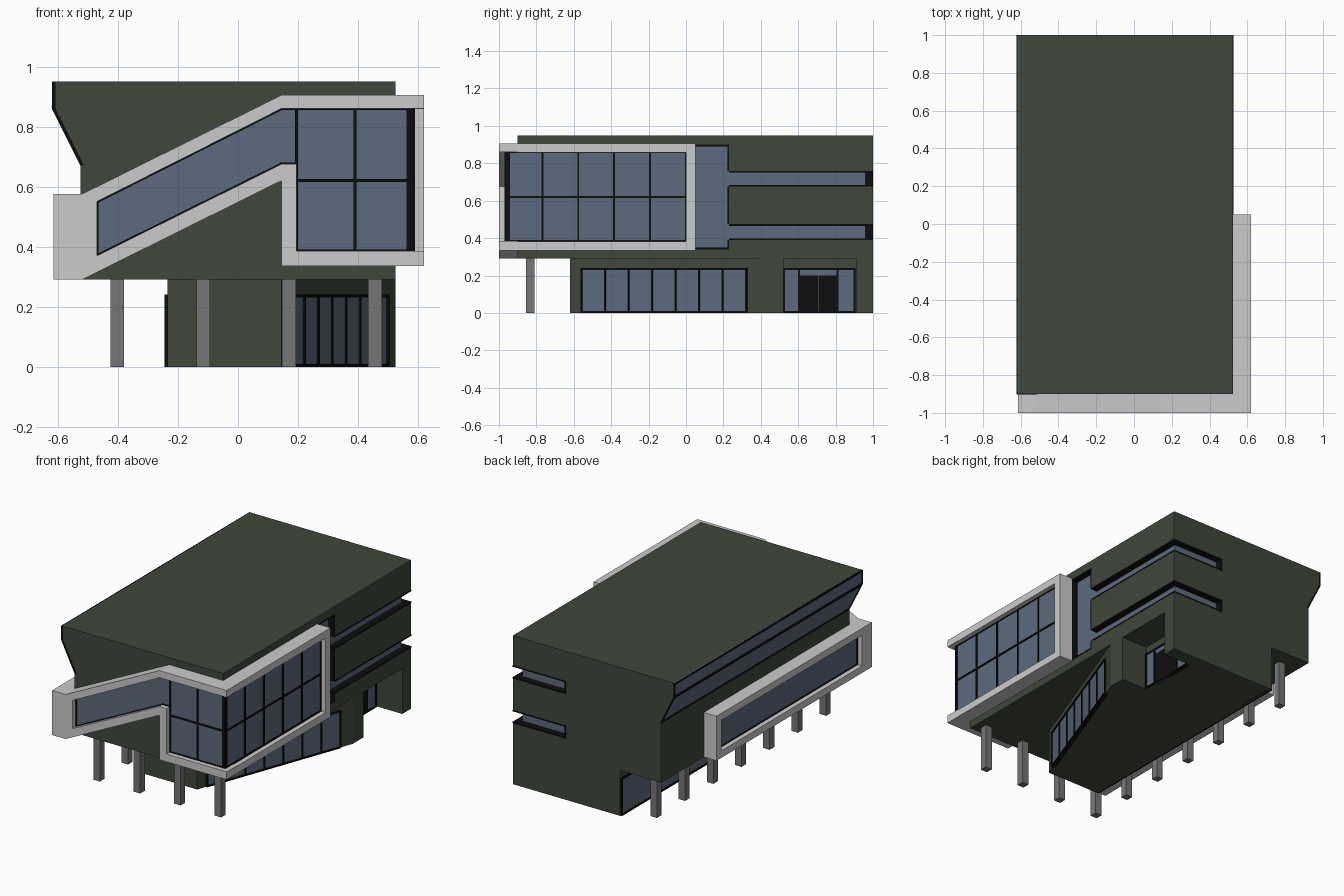
import bpy, bmesh
from math import atan2, hypot, pi
from mathutils import Matrix, Vector

if "Cube" in bpy.data.objects:
    bpy.data.objects.remove(bpy.data.objects["Cube"])


def material(name, rgb):
    m = bpy.data.materials.new(name)
    m.diffuse_color = (*rgb, 1)
    m.use_nodes = True
    m.node_tree.nodes["Principled BSDF"].inputs["Base Color"].default_value = m.diffuse_color
    return m


GREEN = material("dark_green_wall", (0.05, 0.063, 0.042))
GLASS = material("blue_glass", (0.107, 0.144, 0.205))
BLACK = material("black_frame", (0.004, 0.004, 0.004))
STONE = material("column_grey", (0.18, 0.18, 0.18))


def solids(name, parts, mat=None, matrix=None):
    """One object made of prisms: each part is (2D points, axis, from, to)."""
    bm = bmesh.new()
    for pts, axis, a, b in parts:
        to3 = {'x': lambda p, t: (t, p[0], p[1]),
               'y': lambda p, t: (p[0], t, p[1]),
               'z': lambda p, t: (p[0], p[1], t)}[axis]
        lo = [bm.verts.new(to3(p, a)) for p in pts]
        hi = [bm.verts.new(to3(p, b)) for p in pts]
        bm.faces.new(lo)
        bm.faces.new(hi[::-1])
        for i in range(len(pts)):
            j = (i + 1) % len(pts)
            bm.faces.new((lo[i], hi[i], hi[j], lo[j]))
    bmesh.ops.recalc_face_normals(bm, faces=bm.faces)
    me = bpy.data.meshes.new(name)
    bm.to_mesh(me)
    bm.free()
    ob = bpy.data.objects.new(name, me)
    bpy.context.collection.objects.link(ob)
    if mat:
        me.materials.append(mat)
    if matrix:
        me.transform(matrix)
    return ob


def rect(u0, u1, v0, v1):
    return [(u0, v0), (u1, v0), (u1, v1), (u0, v1)]


def bar(p, q, w=0.01):
    p, q = Vector(p), Vector(q)
    d = (q - p).normalized() * w / 2
    n = Vector((-d.y, d.x))
    return [p - d + n, p - d - n, q + d - n, q + d + n]


def window(name, origin, angle, outline, bars=()):
    """Glass sheet with black edge bars; local x runs along the wall."""
    m = Matrix.Translation((*origin, 0)) @ Matrix.Rotation(angle, 4, 'Z')
    solids(name + "_glass", [(outline, 'y', -0.004, 0.02)], GLASS, m)
    segs = list(zip(outline, outline[1:] + outline[:1])) + list(bars)
    solids(name + "_frame", [(bar(p, q), 'y', -0.01, 0.018) for p, q in segs], BLACK, m)
    return m


# Upper block, with recessed window slots cut into right side and back
body = solids("upper_block", [([(-0.612, 0.95), (-0.612, 0.86), (-0.517, 0.67), (-0.525, 0.67),
                                (-0.525, 0.29), (0.525, 0.29), (0.525, 0.95)], 'y', -0.9, 1)], GREEN)
STRIPS = [(0.39, 0.475), (0.675, 0.76)]


def ell(x, y, back, front):
    """L-shaped plan wrapping the back right corner."""
    return [(back, front), (x, front), (x, y), (0.15, y), (0.15, 0.955), (back, 0.955)]


cutters = [solids("slot_cutter", [(ell(0.6, 1.1, 0.48, 0.2), 'z', a, b)]) for a, b in STRIPS]
cutters.append(solids("tall_cutter", [(rect(0.04, 0.23, 0.34, 0.90), 'x', 0.48, 0.6)]))
for c in cutters:
    mod = body.modifiers.new("cut", 'BOOLEAN')
    mod.operation, mod.solver, mod.object = 'DIFFERENCE', 'EXACT', c
    bpy.context.view_layer.objects.active = body
    bpy.ops.object.modifier_apply(modifier=mod.name)
    bpy.data.objects.remove(c)

# Strip windows: glass on the recessed faces, black lining on the reveals
for i, (a, b) in enumerate(STRIPS):
    solids(f"strip_window_glass_{i}", [(ell(0.484, 0.959, 0.475, 0.2), 'z', a, b)], GLASS)
    solids(f"strip_window_lining_{i}",
           [(ell(0.526, 1.001, 0.478, 0.23), 'z', z, z + 0.009) for z in (a, b - 0.009)]
           + [(rect(0.15, 0.159, 0.95, 1.001), 'z', a, b)], BLACK)
# Tall window beside the framed bay
solids("tall_window_glass", [(rect(0.04, 0.23, 0.34, 0.90), 'x', 0.475, 0.484)], GLASS)
sides = [(0.34, 0.39), (0.475, 0.675), (0.76, 0.90)]
solids("tall_window_lining",
       [(rect(0.04, 0.23, z, z + 0.009), 'x', 0.478, 0.526) for z in (0.34, 0.891)]
       + [(rect(0.221, 0.23, a, b), 'x', 0.478, 0.526) for a, b in sides]
       + [(rect(0.04, 0.049, 0.34, 0.9), 'x', 0.478, 0.526)], BLACK)

# Sloped clerestory glazing along the left roof edge
def sheet(o):
    return [(o - 0.62, 0.95), (o - 0.62, 0.86), (o - 0.525, 0.67),
            (-0.513, 0.67), (-0.608, 0.86), (-0.608, 0.95)]


solids("clerestory_glass", [(sheet(0.003), 'y', -0.895, 0.995)], GLASS)
solids("clerestory_frame",
       [(sheet(0), 'y', -0.902, -0.89), (sheet(0), 'y', 0.99, 1.0),
        (rect(-0.62, -0.61, 0.938, 0.95), 'y', -0.9, 1),
        (bar((-0.616, 0.865), (-0.613, 0.855), 0.008), 'y', -0.9, 1),
        (bar((-0.527, 0.682), (-0.521, 0.67), 0.008), 'y', -0.9, 1)], BLACK)

# Pale frame wrapping front, right and left sides
solids("front_frame", [([(-0.615, 0.29), (-0.52, 0.29), (0.145, 0.62), (0.145, 0.335),
                         (0.62, 0.335), (0.62, 0.385), (0.195, 0.385), (0.195, 0.675),
                         (0.145, 0.675), (-0.47, 0.37), (-0.47, 0.55), (0.145, 0.86),
                         (0.62, 0.86), (0.62, 0.905), (0.145, 0.905), (-0.52, 0.575),
                         (-0.615, 0.575)], 'y', -1, -0.9)])


def side_frame(name, x0, x1, z0, z1, end, t):
    solids(name, [([(-0.9, z0), (end, z0), (end, z1), (-0.9, z1), (-0.9, z1 - t),
                    (end - 0.05, z1 - t), (end - 0.05, z0 + t), (-0.9, z0 + t)], 'x', x0, x1)])


side_frame("right_frame", 0.525, 0.62, 0.335, 0.905, 0.05, 0.047)
side_frame("left_frame", -0.615, -0.525, 0.29, 0.575, 0.57, 0.045)

# Windows inside the frame
window("front_window", (0, -0.96), 0,
       [(-0.47, 0.37), (0.145, 0.675), (0.195, 0.675), (0.195, 0.385), (0.58, 0.385),
        (0.58, 0.86), (0.145, 0.86), (-0.47, 0.55)],
       [((0.195, 0.675), (0.195, 0.86)), ((0.39, 0.385), (0.39, 0.86)),
        ((0.195, 0.62), (0.58, 0.62))])
window("right_window", (0.58, 0), pi / 2, rect(-0.96, 0, 0.385, 0.86),
       [((-0.96 + 0.192 * i, 0.385), (-0.96 + 0.192 * i, 0.86)) for i in range(1, 5)]
       + [((-0.96, 0.62), (0, 0.62))])
window("left_window", (-0.575, 0), -pi / 2, rect(-0.52, 0.9, 0.335, 0.53))

# Ground floor with slanted glazed wall and recessed entrance
solids("ground_floor", [([(-0.235, -0.62), (0.145, -0.62), (0.525, 0.41), (0.525, 0.52),
                          (0.34, 0.52), (0.34, 0.91), (0.525, 0.91), (0.525, 1),
                          (-0.235, 1)], 'z', 0, 0.29)], GREEN)
u0, u1 = 0.068, 1.005
window("slanted_window", (0.145, -0.62), atan2(1.03, 0.38), rect(u0, u1, 0.005, 0.235),
       [((u, 0.005), (u, 0.235)) for u in [u0 + (u1 - u0) * i / 7 for i in range(1, 7)]])
window("left_ground_window", (-0.235, 0), -pi / 2, rect(-0.99, 0.61, 0.005, 0.235))
m = window("entrance", (0.34, 0), pi / 2, rect(0.525, 0.9, 0.005, 0.235),
           [((u, 0.005), (u, 0.235)) for u in (0.605, 0.81)])
solids("entrance_doors", [(rect(0.605, 0.706, 0, 0.2), 'y', -0.008, 0.01),
                          (rect(0.709, 0.81, 0, 0.2), 'y', -0.008, 0.01)], BLACK, m)

# Columns: a row across the front and a row down the left side
spots = [(-0.402 + 0.286 * i, -0.832) for i in range(4)]
spots += [(-0.402, -0.832 + 0.285 * i) for i in range(1, 7)]
for i, (x, y) in enumerate(spots):
    solids(f"column_{i}", [(rect(x - 0.023, x + 0.023, y - 0.023, y + 0.023), 'z', 0, 0.29)], STONE)
